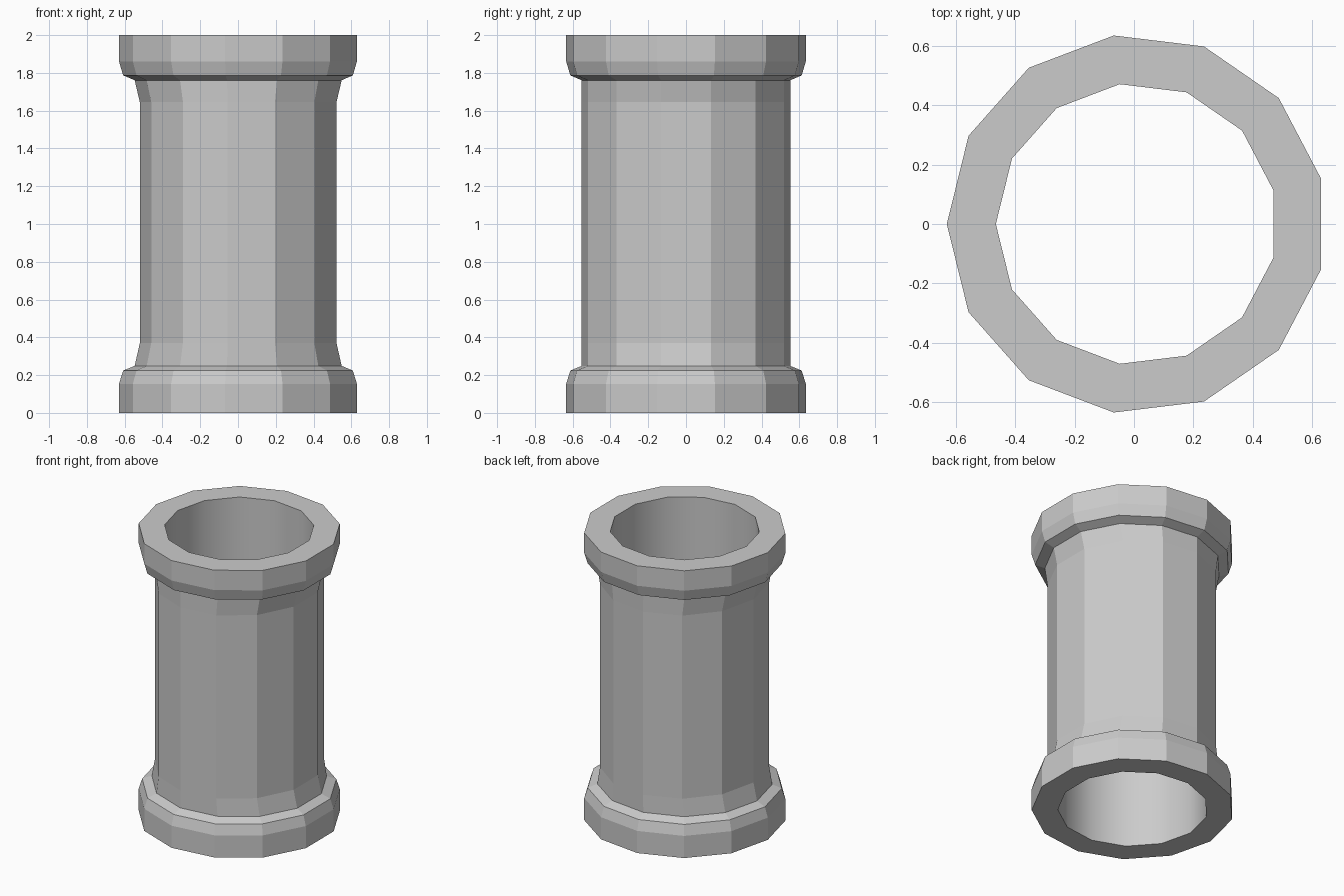
import bpy
import bmesh
import math

SIDES = 13
CENTRE_X = 0.009   # odd-sided rings are nudged so the bounds sit centred
BORE = 0.474

cube = bpy.data.objects.get("Cube")
if cube:
    bpy.data.objects.remove(cube, do_unlink=True)

stone = bpy.data.materials.new("light_grey")
stone.use_nodes = True
grey = (0.6, 0.6, 0.6, 1.0)
stone.diffuse_color = grey
bsdf = stone.node_tree.nodes["Principled BSDF"]
bsdf.inputs["Base Color"].default_value = grey
bsdf.inputs["Roughness"].default_value = 0.8


def ring(bm, radius, z, squash=1.0):
    """One polygon ring with a corner on the -x side."""
    verts = []
    for i in range(SIDES):
        a = math.pi + math.tau * i / SIDES
        x = radius * math.cos(a) * squash + CENTRE_X * squash
        verts.append(bm.verts.new((x, radius * math.sin(a), z)))
    return verts


# Outer profile: radius, height, sideways squash
profile = [
    (0.639, 0.0, 1.0), (0.639, 0.154, 1.0), (0.617, 0.224, 1.0),   # lower collar
    (0.556, 0.249, 1.0), (0.556, 0.37, 0.95),                      # lower flare
    (0.556, 1.645, 0.95), (0.556, 1.761, 1.0),                     # shaft, upper flare
    (0.617, 1.787, 1.0), (0.639, 1.861, 1.0), (0.639, 2.0, 1.0),   # upper collar
]

bm = bmesh.new()
rings = [ring(bm, *p) for p in profile]
rings += [ring(bm, BORE, 2.0), ring(bm, BORE, 0.0)]

# Bridge every ring to the next, closing through the bore
for n, lower in enumerate(rings):
    upper = rings[(n + 1) % len(rings)]
    for i in range(SIDES):
        j = (i + 1) % SIDES
        face = bm.faces.new((lower[i], lower[j], upper[j], upper[i]))
        face.smooth = n == len(rings) - 2   # only the bore is smooth

# Keep the bore rims crisp
for edge in bm.edges:
    if len({f.smooth for f in edge.link_faces}) > 1:
        edge.smooth = False
bmesh.ops.recalc_face_normals(bm, faces=bm.faces)

mesh = bpy.data.meshes.new("pipe")
bm.to_mesh(mesh)
bm.free()
mesh.materials.append(stone)
pipe = bpy.data.objects.new("pipe", mesh)
bpy.context.collection.objects.link(pipe)
